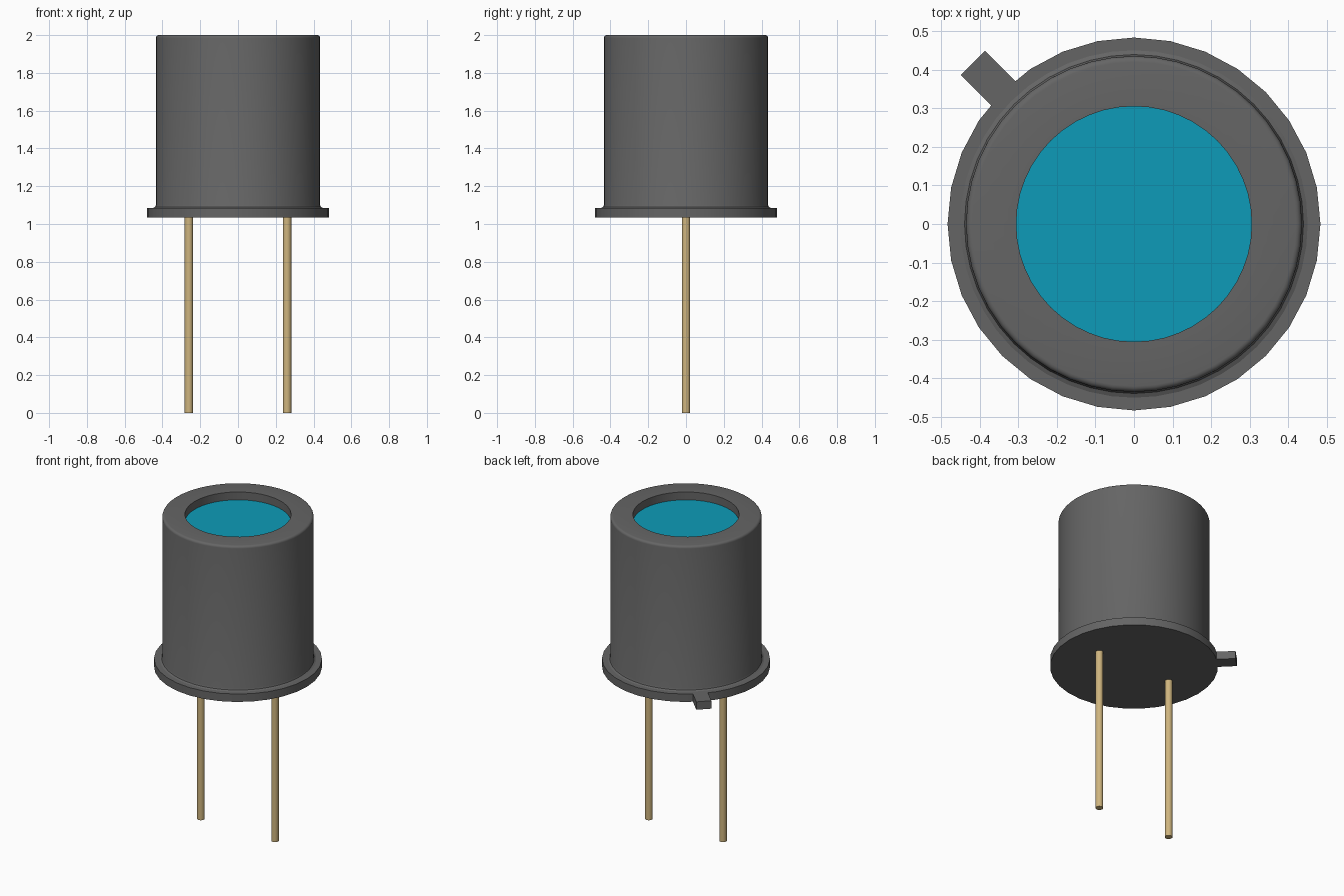
import bpy
import bmesh
import math
from mathutils import Matrix

if "Cube" in bpy.data.objects:
    bpy.data.objects.remove(bpy.data.objects["Cube"])

FLANGE_BOTTOM, FLANGE_TOP = 1.035, 1.085
TOP = 2.0
HOLE_R = 0.305


def material(name, rgb):
    mat = bpy.data.materials.new(name)
    mat.use_nodes = True
    color = (*rgb, 1)
    mat.diffuse_color = color
    mat.node_tree.nodes["Principled BSDF"].inputs["Base Color"].default_value = color
    return mat


grey = material("dark grey metal", (0.13, 0.13, 0.13))
gold = material("pale gold", (0.62, 0.46, 0.21))
teal = material("teal glass", (0.004, 0.33, 0.48))


def finish(name, bm, mat):
    bmesh.ops.recalc_face_normals(bm, faces=bm.faces)
    mesh = bpy.data.meshes.new(name)
    bm.to_mesh(mesh)
    bm.free()
    mesh.materials.append(mat)
    obj = bpy.data.objects.new(name, mesh)
    bpy.context.collection.objects.link(obj)
    bpy.ops.object.select_all(action="DESELECT")
    obj.select_set(True)
    bpy.context.view_layer.objects.active = obj
    bpy.ops.object.shade_smooth_by_angle(angle=math.radians(30))
    return obj


def cylinder(name, radius, bottom, top, mat, sides, x=0):
    bm = bmesh.new()
    bmesh.ops.create_cone(bm, cap_ends=True, segments=sides, radius1=radius,
                          radius2=radius, depth=top - bottom,
                          matrix=Matrix.Translation((x, 0, (bottom + top) / 2)))
    return finish(name, bm, mat)


def lathe(name, profile, mat, sides):
    bm = bmesh.new()
    verts = [bm.verts.new((r, 0, z)) for r, z in profile]
    edges = [bm.edges.new(pair) for pair in zip(verts, verts[1:])]
    bmesh.ops.spin(bm, geom=verts + edges, cent=(0, 0, 0), axis=(0, 0, 1),
                   angle=math.tau, steps=sides, use_merge=True)
    bmesh.ops.remove_doubles(bm, verts=bm.verts, dist=1e-5)
    return finish(name, bm, mat)


# Base flange
cylinder("base_flange", 0.483, FLANGE_BOTTOM, FLANGE_TOP, grey, 32)

# Can wall with flared foot, rounded shoulder, flat rim and recessed opening
can = [(0.45, FLANGE_TOP), (0.439, 1.09), (0.435, 1.1)]
for i in range(5):
    a = math.radians(90 * i / 4)
    can.append((0.42 + 0.015 * math.cos(a), TOP - 0.015 + 0.015 * math.sin(a)))
can += [(HOLE_R, TOP), (HOLE_R, 1.93)]
lathe("can", can, grey, 48)

# Window recessed below the rim
cylinder("window", HOLE_R, 1.92, 1.95, teal, 48)

# Orientation tab pointing to the back corner
bm = bmesh.new()
place = (Matrix.Rotation(math.radians(135), 4, "Z")
         @ Matrix.Translation((0.515, 0, (FLANGE_BOTTOM + FLANGE_TOP) / 2))
         @ Matrix.Diagonal((0.15, 0.088, FLANGE_TOP - FLANGE_BOTTOM, 1)))
bmesh.ops.create_cube(bm, size=1, matrix=place)
finish("orientation_tab", bm, grey)

# Two lead pins
for side, x in (("left", 0.26), ("right", -0.26)):
    cylinder(side + "_pin", 0.022, 0, FLANGE_BOTTOM, gold, 16, x)
